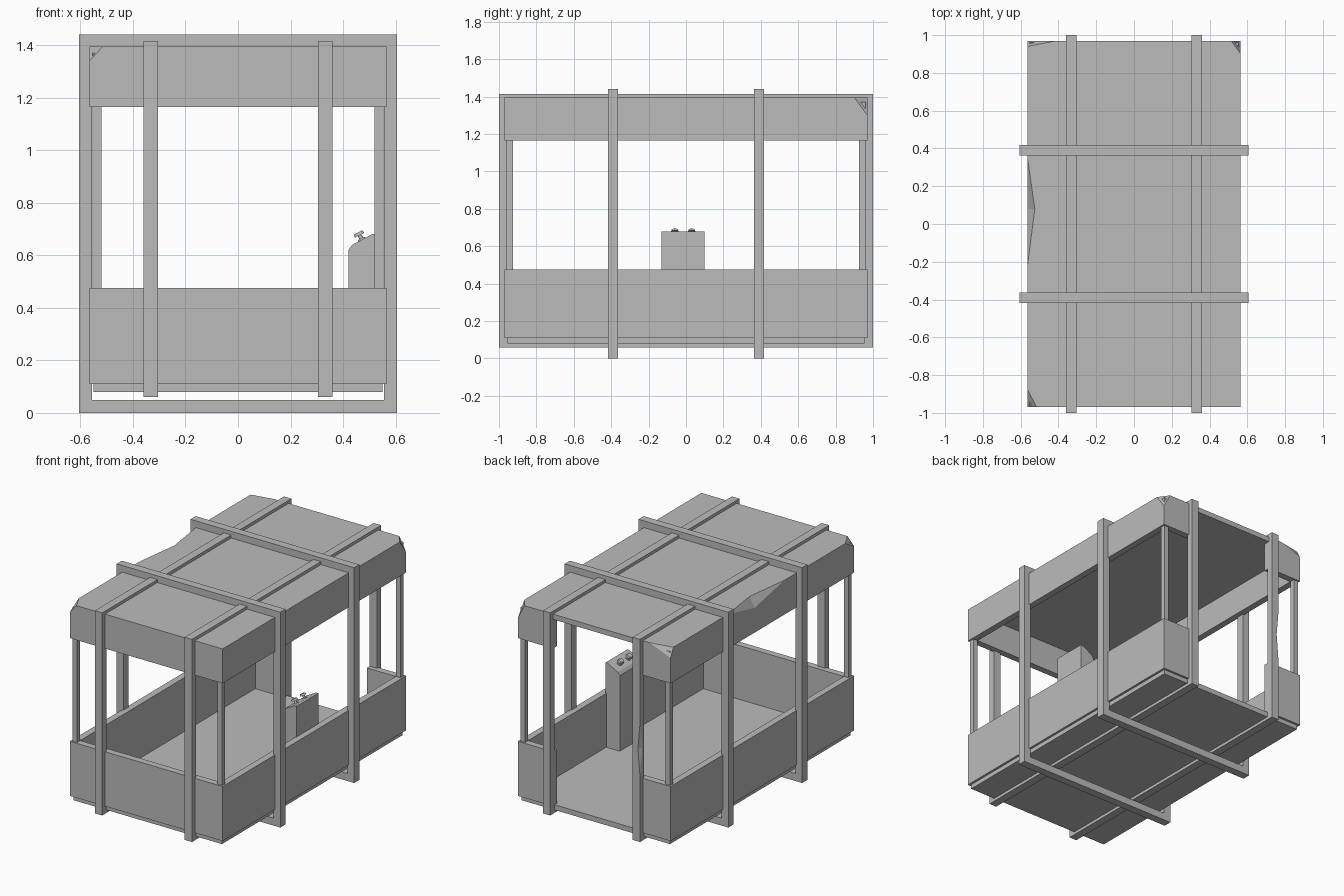
import bpy
import bmesh
from mathutils import Vector, Matrix

cube = bpy.data.objects.get("Cube")
if cube:
    bpy.data.objects.remove(cube)

grey = bpy.data.materials.new("plain grey")
grey.use_nodes = True
grey.diffuse_color = (0.5, 0.5, 0.5, 1)
grey.node_tree.nodes["Principled BSDF"].inputs["Base Color"].default_value = (0.5, 0.5, 0.5, 1)


def finish(name, bm):
    bmesh.ops.recalc_face_normals(bm, faces=bm.faces)
    mesh = bpy.data.meshes.new(name)
    bm.to_mesh(mesh)
    bm.free()
    mesh.materials.append(grey)
    obj = bpy.data.objects.new(name, mesh)
    bpy.context.collection.objects.link(obj)
    return obj


def boxes(name, *bounds):
    """One object from boxes given as (x0, x1, y0, y1, z0, z1)."""
    bm = bmesh.new()
    for x0, x1, y0, y1, z0, z1 in bounds:
        size = Matrix.Diagonal((x1 - x0, y1 - y0, z1 - z0, 1))
        middle = Matrix.Translation(((x0 + x1) / 2, (y0 + y1) / 2, (z0 + z1) / 2))
        bmesh.ops.create_cube(bm, size=1, matrix=middle @ size)
    return finish(name, bm)


def hull(name, points):
    bm = bmesh.new()
    for p in points:
        bm.verts.new(p)
    bmesh.ops.convex_hull(bm, input=bm.verts)
    return finish(name, bm)


def cut(target, cutter):
    cutter.hide_render = True
    cutter.hide_viewport = True
    cutter.display_type = 'WIRE'
    mod = target.modifiers.new(cutter.name, 'BOOLEAN')
    mod.operation = 'DIFFERENCE'
    mod.solver = 'EXACT'
    mod.object = cutter


W, L, T = 0.565, 0.97, 0.045      # half width, half length, wall thickness
DOOR = 0.305                      # half width of the rear doorway
WALL_TOP, ROOF_LOW, ROOF_TOP = 0.475, 1.165, 1.395

# Floor and waist-high walls with a doorway at the back
boxes("floor", (-0.55, 0.55, -0.955, 0.955, 0.08, 0.115))
boxes("lower_walls",
      (-W, -W + T, -L, L, 0.11, WALL_TOP),
      (W - T, W, -L, L, 0.11, WALL_TOP),
      (-W + T, W - T, -L, -L + T, 0.11, WALL_TOP),
      (-W + T, -DOOR, L - T, L, 0.11, WALL_TOP),
      (DOOR, W - T, L - T, L, 0.11, WALL_TOP))

# Hollow roof with deep skirts, open above the doorway
roof = boxes("roof", (-W, W, -L, L, ROOF_LOW, ROOF_TOP))
cut(roof, boxes("roof_cavity_cutter", (-W + T, W - T, -L + T, L - T, 1, 1.36)))
cut(roof, boxes("roof_door_cutter", (-DOOR, DOOR, L - 0.1, L + 0.1, 1, 1.36)))

# Chipped roof corners: signs of the corner, then depth of the chip on each axis
for sx, sy, dx, dy, dz in ((1, 1, 0.05, 0.07, 0.095),
                           (-1, -1, 0.05, 0.095, 0.055),
                           (-1, 1, 0.155, 0.03, 0.06)):
    tip = Vector((sx * W, sy * L, ROOF_TOP))
    rim = [tip - Vector(d) for d in ((sx * dx, 0, 0), (0, sy * dy, 0), (0, 0, dz))]
    centre = sum(rim, Vector()) / 3
    cut(roof, hull("roof_chip_cutter", [centre + (p - centre) * 2 for p in rim + [tip]]))

# Dent along the roof edge
cut(roof, hull("roof_dent_cutter",
               [(-W, -0.23, ROOF_TOP), (-W, 0.36, ROOF_TOP), (-0.525, 0.08, ROOF_TOP),
                (-W, 0.08, 1.33), (-W - 0.04, 0.08, ROOF_TOP + 0.05)]))

# Corner posts
for sx, side in ((-1, "right"), (1, "left")):
    for sy, end in ((-1, "front"), (1, "back")):
        x, y = sx * 0.537, sy * 0.943
        boxes(f"{end}_{side}_corner_post",
              (x - 0.017, x + 0.017, y - 0.017, y + 0.017, 0.112, 1.37))

# Hoops around the cabin: two across it and two along it
H = 0.0275
for s, where in ((-1, "front"), (1, "back")):
    y0, y1 = s * 0.39 - H, s * 0.39 + H
    boxes(f"{where}_cross_hoop",
          (-0.605, -0.555, y0, y1, 0, 1.44), (0.555, 0.605, y0, y1, 0, 1.44),
          (-0.555, 0.555, y0, y1, 0, 0.05), (-0.555, 0.555, y0, y1, 1.39, 1.44))
for s, where in ((-1, "right"), (1, "left")):
    x0, x1 = s * 0.332 - H, s * 0.332 + H
    hoop = boxes(f"{where}_long_hoop",
                 (x0, x1, -1, -0.955, 0.06, 1.415), (x0, x1, 0.955, 1, 0.06, 1.415),
                 (x0, x1, -0.955, 0.955, 0.06, 0.105), (x0, x1, -0.955, 0.955, 1.37, 1.415))
    if s < 0:
        # Nick in the back upright
        cut(hoop, hull("hoop_nick_cutter",
                       [(x0, 1, 0.5), (x0, 1, 0.85), (x0 + 0.015, 1, 0.68),
                        (x0, 0.975, 0.68), (x0 - 0.03, 1.03, 0.68)]))

# Control pedestal with a sloped top
profile = ((0.42, 0.112), (0.42, 0.62), (0.435, 0.64), (0.51, 0.68), (0.525, 0.68), (0.525, 0.112))
hull("control_pedestal", [(x, y, z) for x, z in profile for y in (-0.13, 0.1)])

# Mushroom knobs standing square to the slope
for i, y in enumerate((-0.06, 0.03)):
    bm = bmesh.new()
    base = Matrix.Translation((0.473, y, 0.657)) @ Matrix.Rotation(-0.48, 4, 'Y')
    for radius, top, low, high in ((0.018, 0.014, -0.004, 0.008), (0.008, 0.008, 0, 0.026),
                                   (0.021, 0.017, 0.022, 0.034)):
        bmesh.ops.create_cone(bm, cap_ends=True, segments=12, radius1=radius, radius2=top,
                              depth=high - low,
                              matrix=base @ Matrix.Translation((0, 0, (low + high) / 2)))
    finish(f"control_knob_{i + 1}", bm)
